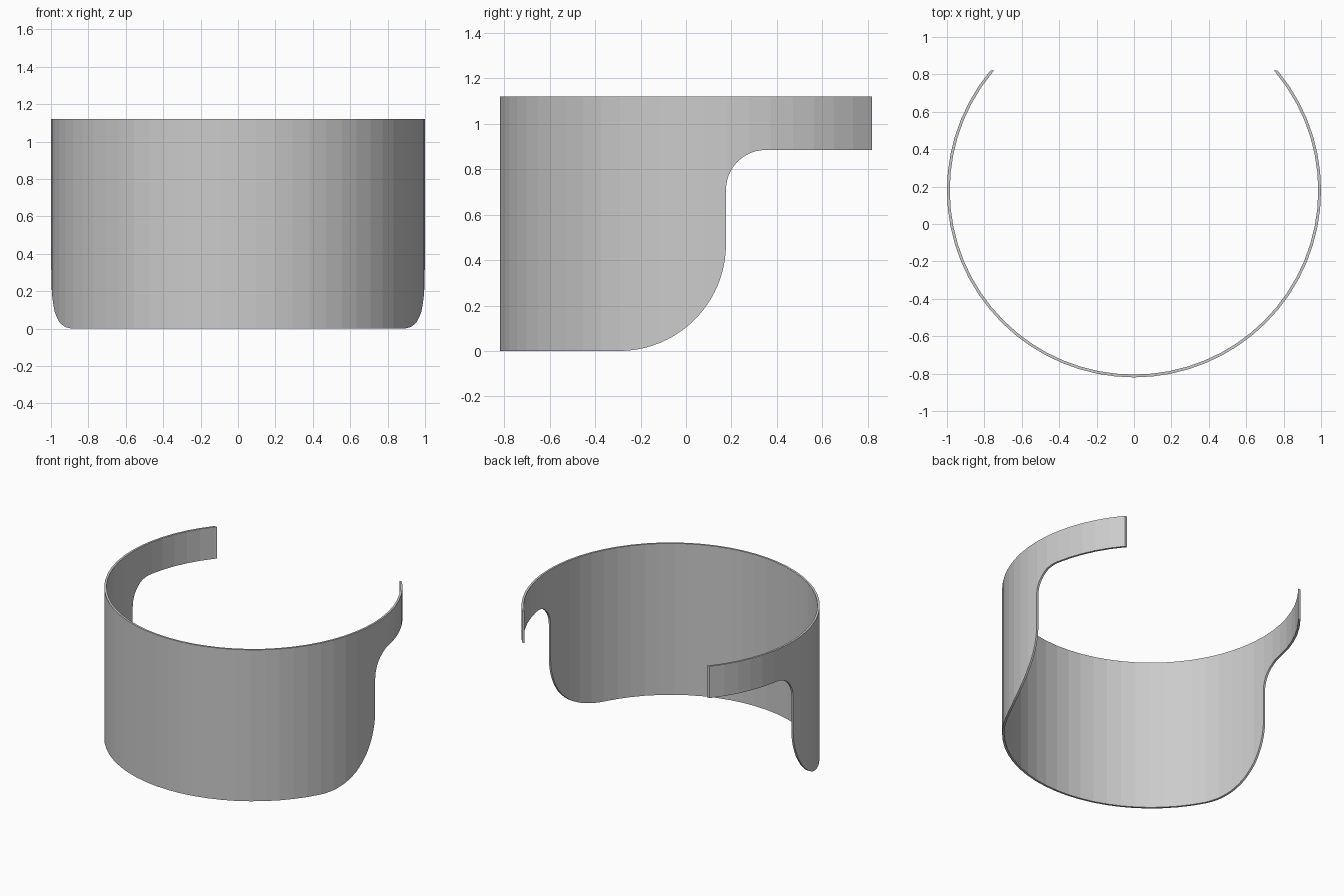
import bpy, bmesh
from math import sin, cos, pi, radians

if "Cube" in bpy.data.objects:
    bpy.data.objects.remove(bpy.data.objects["Cube"])

SIDES, R, WALL, CY = 64, 1.0, 0.015, 0.18


def make_object(name, bm):
    bmesh.ops.recalc_face_normals(bm, faces=bm.faces)
    mesh = bpy.data.meshes.new(name)
    bm.to_mesh(mesh)
    bm.free()
    obj = bpy.data.objects.new(name, mesh)
    bpy.context.collection.objects.link(obj)
    return obj


def arc(cy, cz, r, a0, a1, steps):
    angles = [radians(a0 + (a1 - a0) * i / steps) for i in range(steps + 1)]
    return [(cy + r * cos(a), cz + r * sin(a)) for a in angles]


# Thin round wall, taller than needed so the side profile trims it
bm = bmesh.new()
section = [(R, -0.2), (R, 1.4), (R - WALL, 1.4), (R - WALL, -0.2)]
rings = []
for i in range(SIDES):
    a = 2 * pi * i / SIDES
    rings.append([bm.verts.new((r * cos(a), CY + r * sin(a), z)) for r, z in section])
for i in range(SIDES):
    p, q = rings[i], rings[(i + 1) % SIDES]
    for k in range(4):
        m = (k + 1) % 4
        bm.faces.new((p[k], q[k], q[m], p[m]))
wall = make_object("curved_wall", bm)

# Side profile: deep front, rounded lower corner, narrow rear band
profile = [(-1.1, 0), *arc(-0.294, 0.47, 0.47, -90, 0, 20),
           *arc(0.351, 0.71, 0.175, 180, 90, 12),
           (0.82, 0.885), (0.82, 1.12), (-1.1, 1.12)]
bm = bmesh.new()
face = bm.faces.new([bm.verts.new((-1.3, y, z)) for y, z in profile])
ext = bmesh.ops.extrude_face_region(bm, geom=[face])
new_verts = [g for g in ext["geom"] if isinstance(g, bmesh.types.BMVert)]
bmesh.ops.translate(bm, verts=new_verts, vec=(2.6, 0, 0))
# extrude_face_region keeps the start face as the other cap only if needed
bmesh.ops.holes_fill(bm, edges=[e for e in bm.edges if e.is_boundary], sides=0)
cutter = make_object("side_profile_cutter", bm)
cutter.hide_render = True

# Keep the wall inside the profile
mod = wall.modifiers.new("trim", 'BOOLEAN')
mod.operation = 'INTERSECT'
mod.solver = 'EXACT'
mod.object = cutter
bpy.context.view_layer.objects.active = wall
wall.select_set(True)
bpy.ops.object.modifier_apply(modifier=mod.name)
bpy.data.objects.remove(cutter, do_unlink=True)
